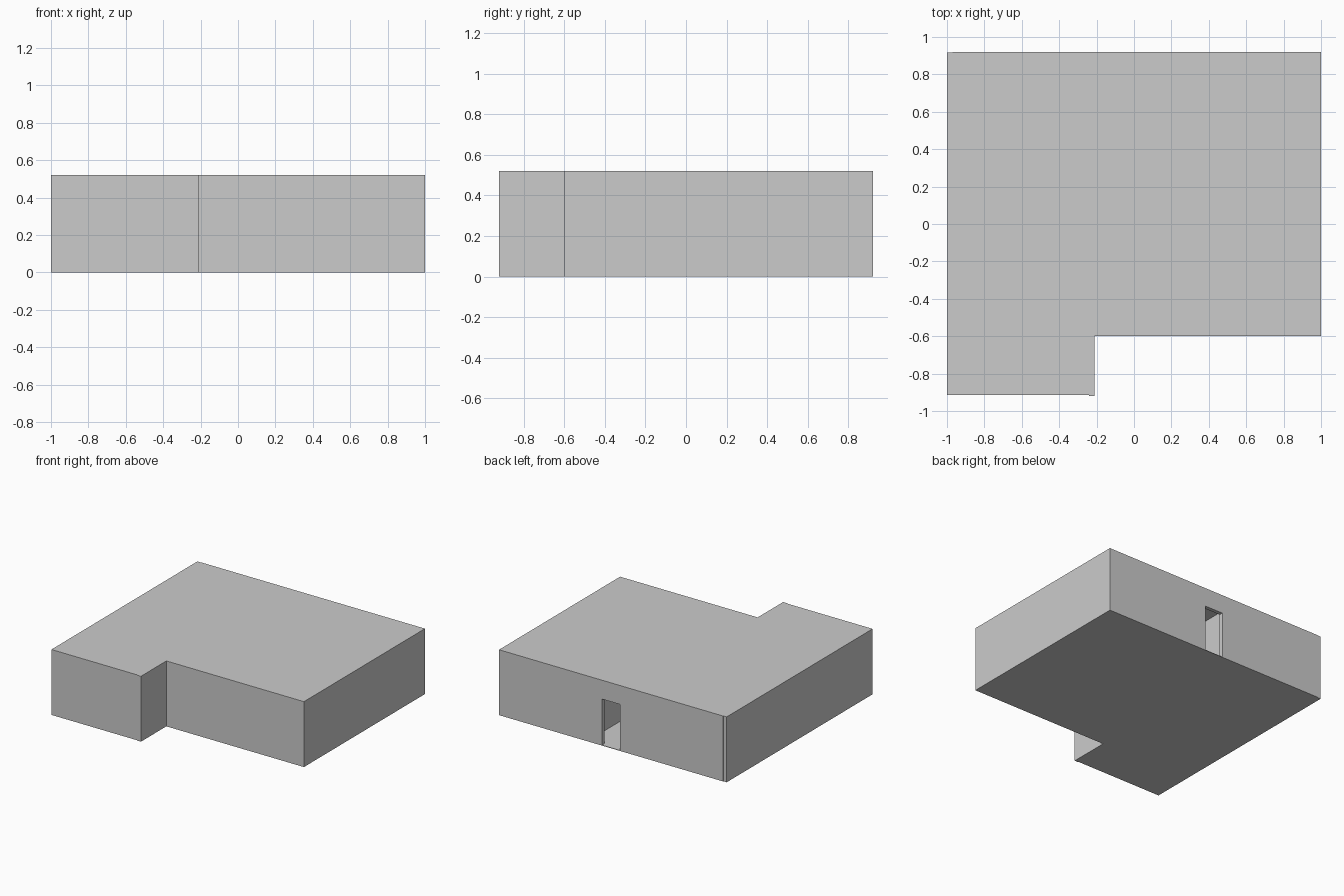
import bpy, bmesh

if "Cube" in bpy.data.objects:
    bpy.data.objects.remove(bpy.data.objects["Cube"])

H = 0.52      # wall height
T = 0.03      # wall thickness
S = 0.004     # floor and roof sheet thickness


def box(name, x0, x1, y0, y1, z0=S, z1=H - S):
    bm = bmesh.new()
    bmesh.ops.create_cube(bm, size=1)
    for v in bm.verts:
        v.co = ((x0 + x1) / 2 + v.co.x * (x1 - x0),
                (y0 + y1) / 2 + v.co.y * (y1 - y0),
                (z0 + z1) / 2 + v.co.z * (z1 - z0))
    finish(name, bm)


def slab(name, outline, z0, z1):
    bm = bmesh.new()
    face = bm.faces.new([bm.verts.new((x, y, z0)) for x, y in outline])
    top = bmesh.ops.extrude_face_region(bm, geom=[face])["geom"]
    moved = [g for g in top if isinstance(g, bmesh.types.BMVert)]
    bmesh.ops.translate(bm, verts=moved, vec=(0, 0, z1 - z0))
    bmesh.ops.recalc_face_normals(bm, faces=bm.faces)
    finish(name, bm)


def finish(name, bm):
    mesh = bpy.data.meshes.new(name)
    bm.to_mesh(mesh)
    bm.free()
    bpy.context.collection.objects.link(bpy.data.objects.new(name, mesh))


# L-shaped plan, with the small end steps where walls overlap
plan = [(-1, 0.917), (-0.97, 0.917), (-0.97, 0.92), (1, 0.92), (1, -0.6),
        (-0.21, -0.6), (-0.21, -0.92), (-0.24, -0.92), (-0.24, -0.915), (-1, -0.915)]
slab("floor", plan, 0, S)
slab("roof", plan, H - S, H)

# Outer walls
box("left_wall_back", -1, -1 + T, 0.18, 0.917)
box("left_wall_front", -1, -1 + T, -0.915 + T, 0.18)
box("front_wall_left", -1, -0.21 - T, -0.915, -0.915 + T)
box("front_wall_right", -0.21, 1 - T, -0.6, -0.6 + T)
box("right_wall", 1 - T, 1, -0.6, 0.92 - T)

# Back wall around the doorway
door_left, door_right, door_top = -0.065, 0.095, 0.37
box("back_wall_left", -1 + T, door_left, 0.92 - T, 0.92, 0)
box("back_wall_right", door_right, 1, 0.92 - T, 0.92, 0)
box("door_lintel", door_left, door_right, 0.92 - T, 0.92, door_top)

# Inner walls flanking the hallway and dividing the left rooms
box("hall_wall_left", -0.21 - T, -0.21, -0.92, 0.92 - T)
box("hall_wall_right", 0.22, 0.22 + T, -0.6 + T, 0.92 - T)
box("room_divider", -1 + T, -0.21 - T, 0.18 - T, 0.18)
